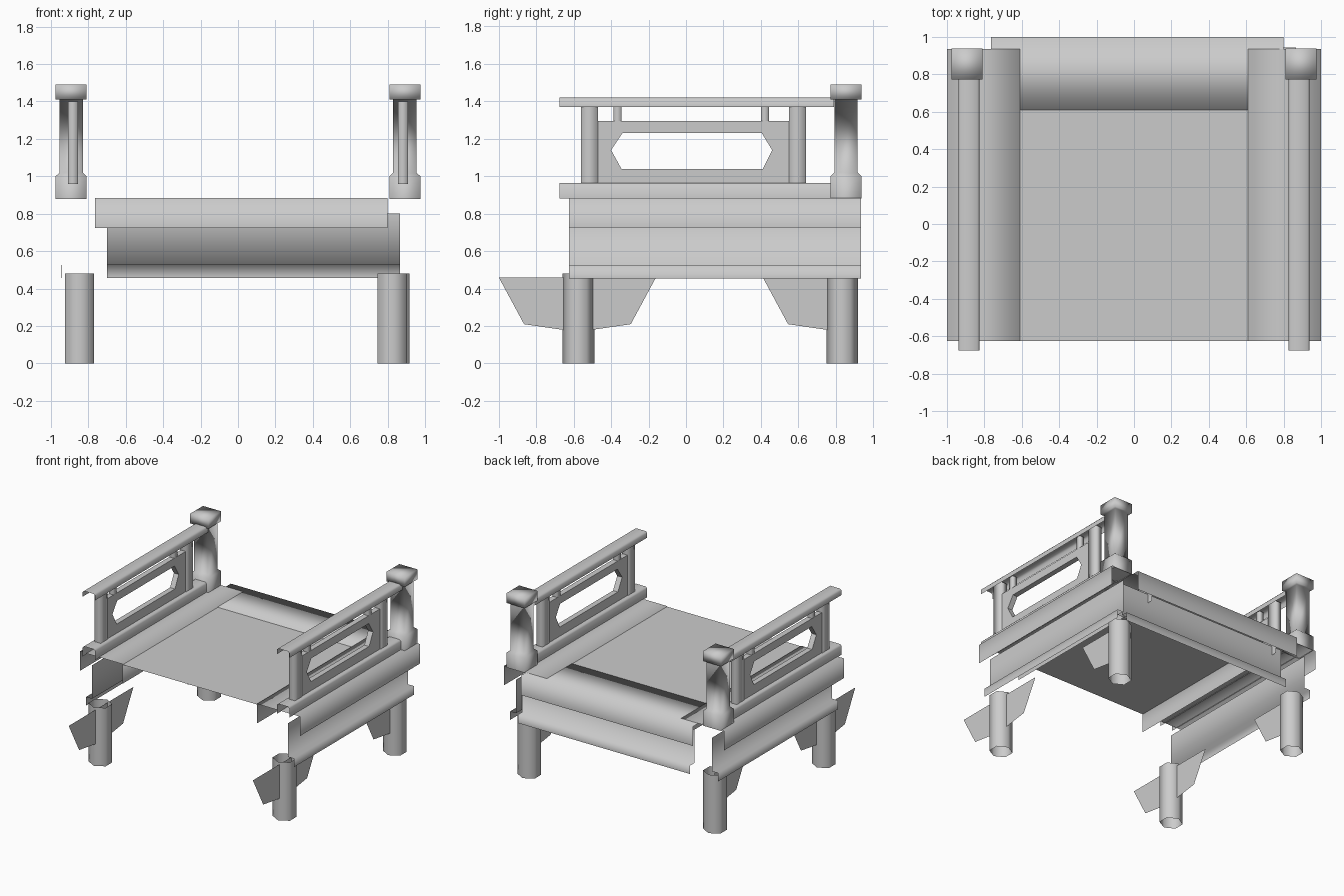
import bpy
from math import sin, cos, pi
from mathutils import Matrix, Vector

cube = bpy.data.objects.get("Cube")
if cube:
    bpy.data.objects.remove(cube, do_unlink=True)

grey = bpy.data.materials.new("plain grey")
grey.use_nodes = True
colour = (0.6, 0.6, 0.6, 1)
grey.diffuse_color = colour
grey.node_tree.nodes["Principled BSDF"].inputs["Base Color"].default_value = colour


def make(name, verts, faces, smooth=True):
    mesh = bpy.data.meshes.new(name)
    mesh.from_pydata(verts, [], faces)
    mesh.materials.append(grey)
    for p in mesh.polygons:
        p.use_smooth = smooth
    obj = bpy.data.objects.new(name, mesh)
    bpy.context.collection.objects.link(obj)
    return obj


def sheet(name, profile, start, end, turn=0, shift=(0, 0, 0)):
    """Open strip: an x-z profile swept along y, then turned about z."""
    m = Matrix.Translation(shift) @ Matrix.Rotation(turn, 4, 'Z')
    n = len(profile)
    verts = [m @ Vector((x, y, z)) for y in (start, end) for x, z in profile]
    faces = [(i, i + 1, n + i + 1, n + i) for i in range(n - 1)]
    return make(name, verts, faces)


def loft(name, centre, rings, sides, phase, top=False, bottom=False):
    """Stack of regular rings given as (x radius, y radius, z)."""
    verts, faces = [], []
    for rx, ry, z in rings:
        for k in range(sides):
            a = phase + 2 * pi * k / sides
            verts.append((centre[0] + rx * cos(a), centre[1] + ry * sin(a), z))
    for r in range(len(rings) - 1):
        for k in range(sides):
            j = (k + 1) % sides
            faces.append((r * sides + k, r * sides + j,
                          (r + 1) * sides + j, (r + 1) * sides + k))
    if top:
        faces.append(tuple(range(len(verts) - sides, len(verts))))
    if bottom:
        faces.append(tuple(reversed(range(sides))))
    return make(name, verts, faces)


def square(name, centre, steps, depth=1.0, **caps):
    """Square column from (half width, z) steps."""
    r = 2 ** 0.5
    return loft(name, centre, [(h * r, h * r * depth, z) for h, z in steps],
                4, pi / 4, **caps)


# Floor
make("floor", [(-.61, -.625, .88), (.61, -.625, .88), (.61, .61, .88), (-.61, .61, .88)],
     [(0, 1, 2, 3)])

# Edge beams: a capping channel over a skirting board, on three sides
cap = [(.61, .725), (.61, .885), (1, .885), (1, .725)]
board = [(.89, .80), (.89, .525), (.945, .525), (.945, .455)]
sheet("left_beam_cap", cap, -.625, .935)
sheet("left_beam_board", board, -.625, .935)
sheet("right_beam_cap", cap, -.935, .625, pi)
sheet("right_beam_board", board, -.935, .625, pi)
sheet("back_beam_cap", cap, -.80, .765, pi / 2, (0, 0, -.001))
sheet("back_beam_board", board, -.865, .70, pi / 2)


# Six-sided hollow legs
def leg(name, x, y):
    loft(name, (x, y), [(.09, .085, 0), (.09, .085, .48)], 6, pi / 2)


# Flat braces beside the legs
def brace(name, x, y, direction):
    pts = [(0, .46), (0, .165), (.08, .18), (.285, .21), (.42, .46)]
    make(name, [(x, y + direction * d, z) for d, z in pts], [(0, 1, 2, 3, 4)], False)


for side, xf, xb in (("left", .825, .84), ("right", -.848, -.848)):
    leg(side + "_front_leg", xf, -.575)
    leg(side + "_back_leg", xb, .835)
    brace(side + "_front_leg_front_brace", xf + .01, -.58, -1)
    brace(side + "_front_leg_back_brace", xf + .01, -.58, 1)
    brace(side + "_back_leg_brace", xb + .01, .83, -1)


# Railing panel with a six-sided opening
def panel(name, x):
    y0, y1, z0, z1 = -.475, .555, .96, 1.295
    outer = [(y0, 1.14), (y0, z1), (y1, z1), (y1, 1.14), (y1, z0), (y0, z0)]
    inner = [(-.40, 1.14), (-.34, 1.23), (.405, 1.23), (.46, 1.14), (.41, 1.04), (-.345, 1.04)]
    verts = [(x + dx, y, z) for dx in (.022, -.022) for loop in (outer, inner) for y, z in loop]
    faces = []
    for i in range(6):
        j = (i + 1) % 6
        faces += [(i, 6 + i, 6 + j, j), (12 + i, 12 + j, 18 + j, 18 + i),
                  (6 + i, 18 + i, 18 + j, 6 + j), (i, j, 12 + j, 12 + i)]
    obj = make(name, verts, faces)
    bpy.context.view_layer.objects.active = obj
    bpy.ops.object.select_all(action='DESELECT')
    obj.select_set(True)
    bpy.ops.object.shade_smooth_by_angle()


# Railings: post, top and bottom rails, balusters and panel
def channel(half, low, high, chamfer):
    return [(-half, low), (-half, high - chamfer), (-half + chamfer, high),
            (half - chamfer, high), (half, high - chamfer), (half, low)]


for side, s in (("left", 1), ("right", -1)):
    x = .8825 * s
    square(side + "_post", (.892 * s, .855),
           [(.083, .88), (.083, 1.0), (.062, 1.02), (.062, 1.41), (.083, 1.41), (.083, 1.49)],
           top=True)
    for name, prof in (("top_rail", channel(.057, 1.37, 1.42, .012)),
                       ("bottom_rail", channel(.057, .88, .965, .012))):
        sheet(side + "_" + name, prof, -.675, .79, 0, (x, 0, 0))
    for place, y in (("front", -.515), ("back", .595)):
        square(side + "_" + place + "_baluster", (x, y),
               [(.0275, .96), (.0275, 1.40)], depth=1.64)
    for place, y in (("front", -.365), ("back", .422)):
        square(side + "_" + place + "_short_baluster", (x, y),
               [(.021, 1.29), (.021, 1.40)])
    panel(side + "_railing_panel", x)
